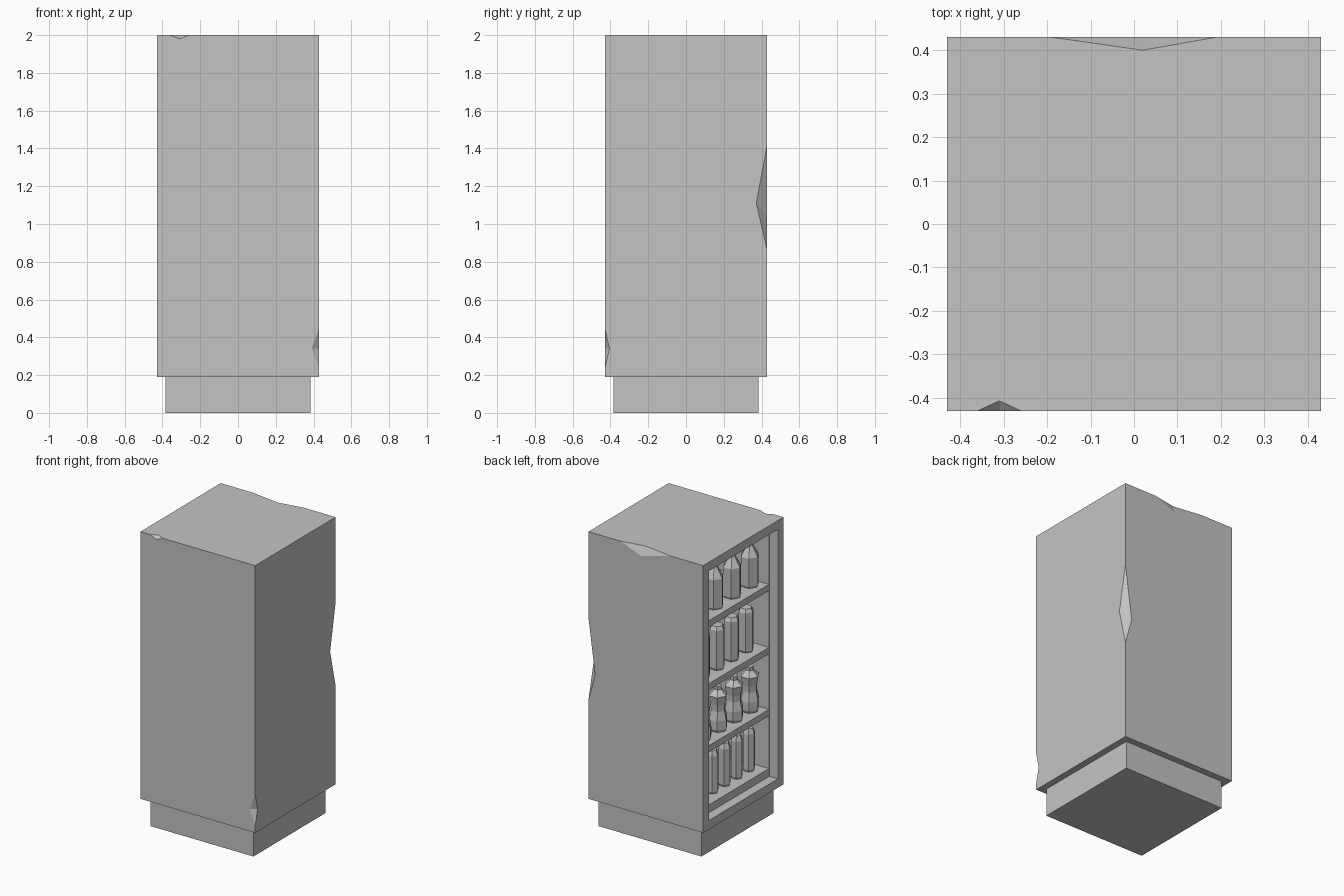
import bpy, bmesh, math
from mathutils import Vector

cube = bpy.data.objects.get("Cube")
if cube:
    bpy.data.objects.remove(cube, do_unlink=True)

grey = bpy.data.materials.new("plain grey")
grey.use_nodes = True
tone = (0.55, 0.55, 0.55, 1)
grey.diffuse_color = tone
grey.node_tree.nodes["Principled BSDF"].inputs["Base Color"].default_value = tone


def add_object(name, bm):
    bmesh.ops.recalc_face_normals(bm, faces=bm.faces)
    mesh = bpy.data.meshes.new(name)
    bm.to_mesh(mesh)
    bm.free()
    mesh.materials.append(grey)
    obj = bpy.data.objects.new(name, mesh)
    bpy.context.scene.collection.objects.link(obj)
    return obj


def box(name, low, high):
    bm = bmesh.new()
    bmesh.ops.create_cube(bm, size=1)
    low, high = Vector(low), Vector(high)
    for v in bm.verts:
        v.co = Vector([l + (c + 0.5) * (h - l) for l, h, c in zip(low, high, v.co)])
    return add_object(name, bm)


def dent(name, end_a, end_b, deep_a, deep_b):
    """Wedge through the line deep_a-deep_b, grown past the surface for a clean cut."""
    mid = (Vector(deep_a) + Vector(deep_b)) / 2
    bm = bmesh.new()
    for p in (end_a, end_b, deep_a, deep_b):
        bm.verts.new(mid + (Vector(p) - mid) * 1.3)
    bmesh.ops.convex_hull(bm, input=bm.verts[:])
    return add_object(name, bm)


def cut(target, cutters):
    for c in cutters:
        mod = target.modifiers.new(c.name, "BOOLEAN")
        mod.operation, mod.solver, mod.object = "DIFFERENCE", "EXACT", c
    deps = bpy.context.evaluated_depsgraph_get()
    target_mesh = bpy.data.meshes.new_from_object(target.evaluated_get(deps))
    target.modifiers.clear()
    target.data = target_mesh
    for c in cutters:
        bpy.data.objects.remove(c, do_unlink=True)


def bottle(name, profile, radius, height, place):
    """Six-sided bottle from (radius, height) fractions."""
    bm = bmesh.new()
    rings = []
    for r, h in profile:
        rings.append([bm.verts.new((r * radius * math.cos(k * math.tau / 6),
                                    r * radius * math.sin(k * math.tau / 6),
                                    h * height)) for k in range(6)])
    for a, b in zip(rings, rings[1:]):
        for k in range(6):
            n = (k + 1) % 6
            bm.faces.new((a[k], a[n], b[n], b[k]))
    bm.faces.new(rings[0])
    bm.faces.new(rings[-1])
    obj = add_object(name, bm)
    obj.location = place
    return obj


# Plinth and hollow, dented cabinet that opens towards -x
W, BASE, WALL = 0.43, 0.19, 0.06
IN = W - WALL
box("plinth", (-0.385, -0.385, 0), (0.385, 0.385, BASE))
cabinet = box("cabinet", (-W, -W, BASE), (W, W, 2))
cut(cabinet, [
    box("opening", (-W - 0.1, -IN, BASE + WALL), (IN, IN, 2 - WALL)),
    dent("back_corner_dent", (W, W, 1.42), (W, W, 0.86), (W, 0.372, 1.11), (0.38, W, 1.04)),
    dent("front_corner_dent", (W, -W, 0.45), (W, -W, 0.235), (W, -0.405, 0.34), (0.39, -W, 0.34)),
    dent("back_top_dent", (0.19, W, 2), (-0.19, W, 2), (0.02, 0.4, 2), (0.037, W, 1.94)),
    dent("front_top_dent", (-0.36, -W, 2), (-0.26, -W, 2), (-0.31, -0.407, 2), (-0.31, -W, 1.98)),
])

# Thin liners on both inner side walls, set back with the shelves
FRONT = -0.366
for side, s in (("left", 1), ("right", -1)):
    y0, y1 = sorted((s * IN, s * (IN - 0.004)))
    box(side + "_liner", (FRONT, y0, BASE + WALL), (IN, y1, 2 - WALL))

# Bottle shapes
tall = [(0.9, 0), (1, 0.04), (1, 0.66), (0.4, 0.86), (0.34, 0.9), (0.34, 1)]
straight = [(0.85, 0), (1, 0.05), (1, 0.92), (0.75, 1)]
waisted = [(0.85, 0), (1, 0.06), (1, 0.26), (0.78, 0.46), (0.82, 0.6),
           (1, 0.8), (0.4, 0.92), (0.4, 1)]
slim = [(0.85, 0), (1, 0.05), (1, 0.88), (0.7, 1)]

# Shelves, lowest first: top height, shape, radius, height, first y, step, count
rows = [
    (0.304, slim, 0.04, 0.29, -0.28, 0.13, 5),
    (0.705, waisted, 0.062, 0.3, -0.29, 0.17, 4),
    (1.125, straight, 0.05, 0.295, -0.25, 0.155, 4),
    (1.552, tall, 0.06, 0.31, -0.29, 0.19, 4),
]
for level, (top, shape, radius, height, first, step, count) in enumerate(rows, 1):
    thick = 0.054 if level == 1 else 0.044
    box(f"shelf_{level}", (FRONT, -IN, top - thick), (IN, IN, top))
    for i in range(count):
        bottle(f"bottle_{level}_{i + 1}", shape, radius, height,
               (-0.275, first + i * step, top))
